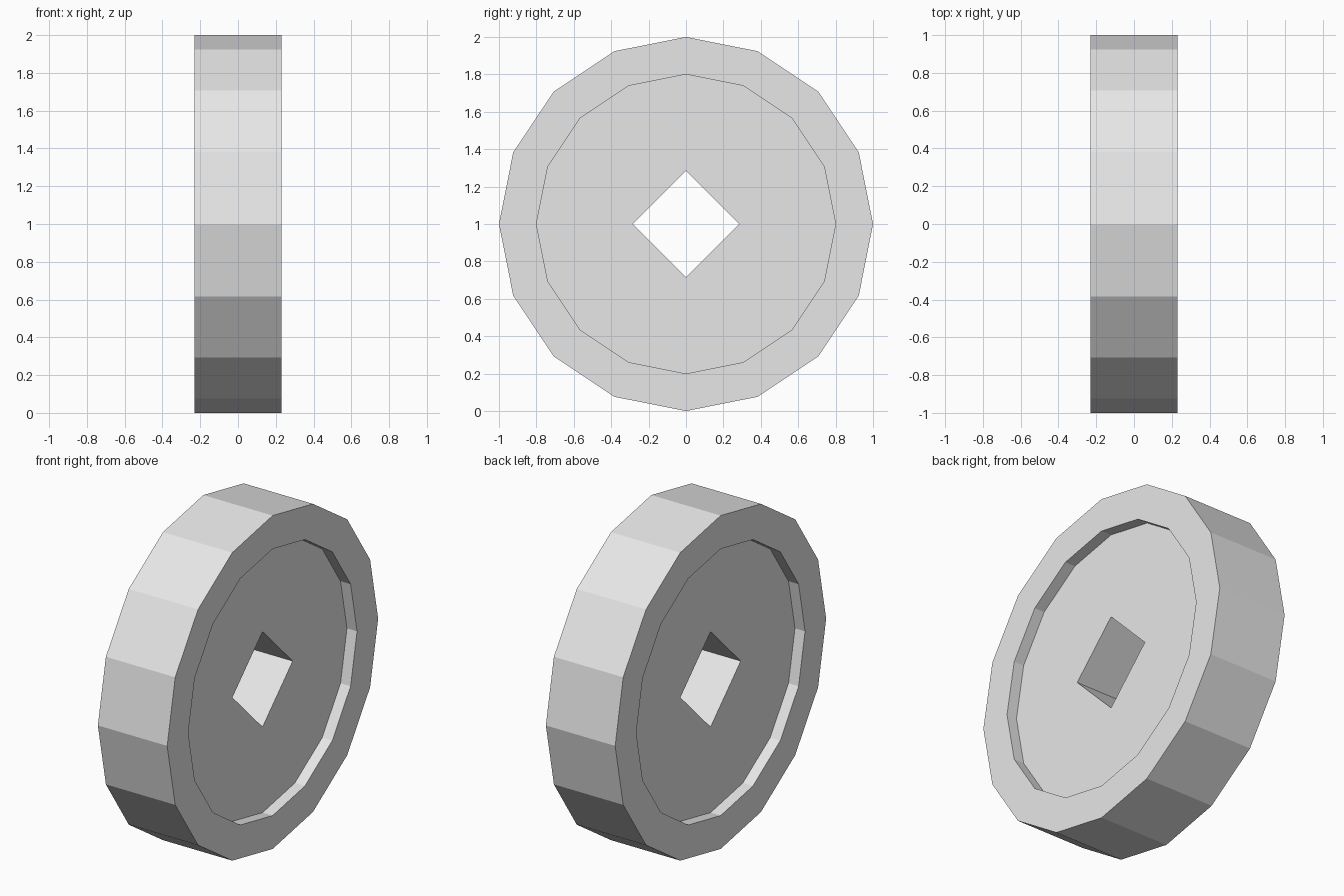
import bpy, bmesh, math

cube = bpy.data.objects.get("Cube")
if cube:
    bpy.data.objects.remove(cube, do_unlink=True)

SIDES = 16
RADIUS, RECESS_RADIUS, HOLE_RADIUS = 1.0, 0.8, 0.286
HALF_WIDTH, FLOOR_X = 0.23, 0.163

grey = bpy.data.materials.new("light grey")
grey.use_nodes = True
colour = (0.8, 0.8, 0.8, 1)
grey.diffuse_color = colour
grey.node_tree.nodes["Principled BSDF"].inputs["Base Color"].default_value = colour

bm = bmesh.new()


def ring(x, radius, count):
    """Ring of vertices around the axle, starting at the top."""
    angles = [2 * math.pi * i / count for i in range(count)]
    return [bm.verts.new((x, radius * math.sin(a), 1 + radius * math.cos(a))) for a in angles]


def bridge(a, b):
    n = len(a)
    for i in range(n):
        j = (i + 1) % n
        bm.faces.new((a[i], a[j], b[j], b[i]))


# Both sides: rim, recess wall and disc around the square axle hole
outer, hole = [], []
for side in (-1, 1):
    edge = ring(side * HALF_WIDTH, RADIUS, SIDES)
    lip = ring(side * HALF_WIDTH, RECESS_RADIUS, SIDES)
    floor = ring(side * FLOOR_X, RECESS_RADIUS, SIDES)
    square = ring(side * FLOOR_X, HOLE_RADIUS, 4)
    bridge(edge, lip)
    bridge(lip, floor)
    step = SIDES // 4
    for k in range(4):
        arc = [floor[(k * step + i) % SIDES] for i in range(step + 1)]
        bm.faces.new(arc + [square[(k + 1) % 4], square[k]])
    outer.append(edge)
    hole.append(square)

# Tread and walls of the axle hole
bridge(*outer)
bridge(*hole)
bmesh.ops.recalc_face_normals(bm, faces=bm.faces)

mesh = bpy.data.meshes.new("wheel")
bm.to_mesh(mesh)
bm.free()
mesh.materials.append(grey)
wheel = bpy.data.objects.new("wheel", mesh)
bpy.context.collection.objects.link(wheel)
